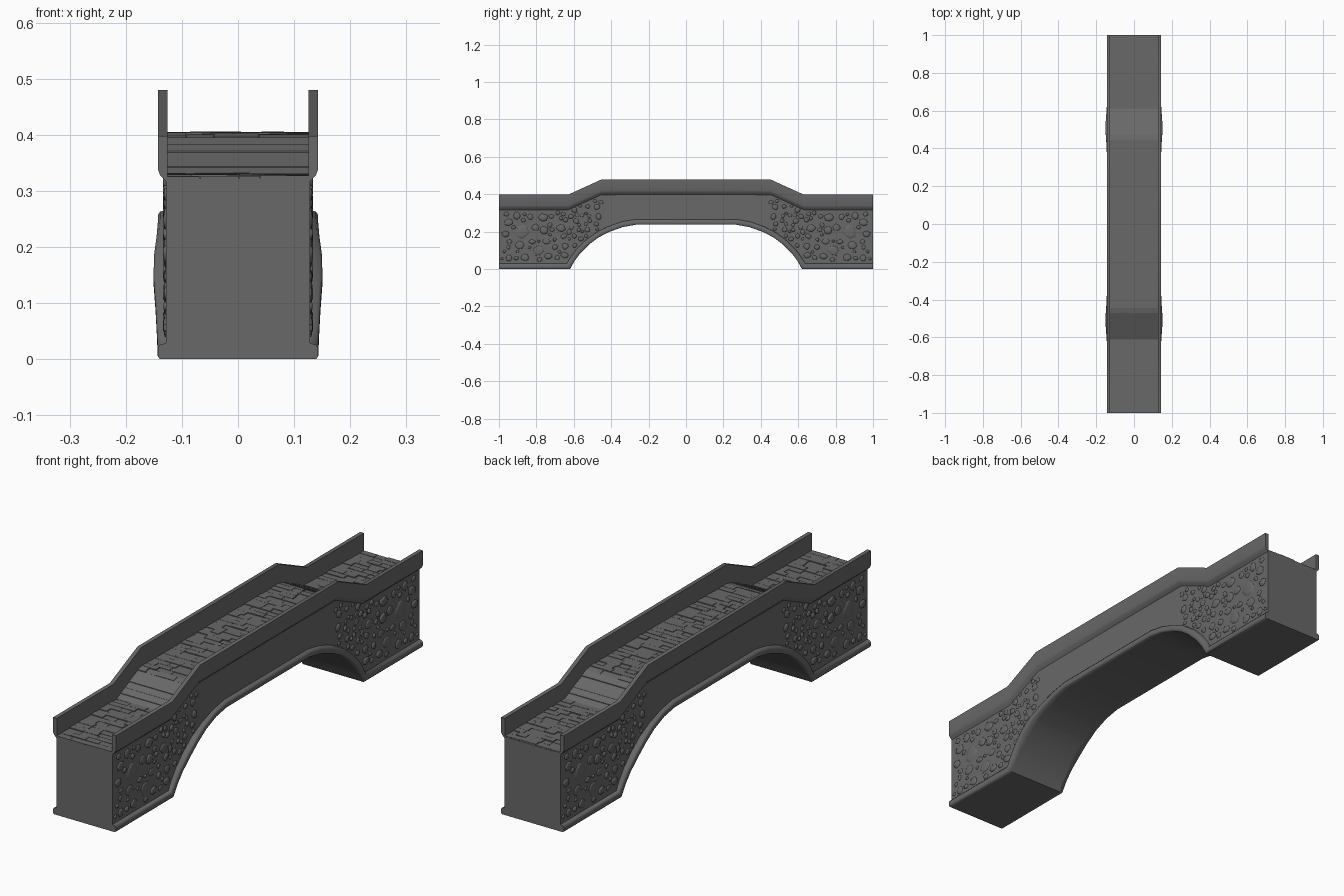
import bpy, bmesh, math, random
from mathutils import Vector

if "Cube" in bpy.data.objects:
    bpy.data.objects.remove(bpy.data.objects["Cube"])

random.seed(7)
WALL = 0.128                       # half width of the masonry body
ARCH = [(0, .237), (.27, .237), (.34, .224), (.41, .199), (.47, .168), (.52, .130),
        (.565, .085), (.595, .045), (.62, 0), (1, 0)]
BASE = [(0, .400), (.45, .400), (.63, .318), (1, .318)]     # underside line of the parapet
DECK = [(0, .399), (.46, .397), (.61, .326), (1, .322)]     # walking surface

# Dark grey stone
stone = bpy.data.materials.new("dark_stone")
stone.diffuse_color = (.14, .14, .14, 1)
stone.use_nodes = True
stone.node_tree.nodes["Principled BSDF"].inputs["Base Color"].default_value = stone.diffuse_color


def interp(line, y):
    y = abs(y)
    for (a, za), (b, zb) in zip(line, line[1:]):
        if y <= b:
            return za + (zb - za) * (y - a) / (b - a)
    return line[-1][1]


def finish(name, bm, mirror=(False, False), angle=35):
    bmesh.ops.recalc_face_normals(bm, faces=bm.faces)
    me = bpy.data.meshes.new(name)
    bm.to_mesh(me)
    bm.free()
    me.materials.append(stone)
    ob = bpy.data.objects.new(name, me)
    bpy.context.collection.objects.link(ob)
    if any(mirror):
        m = ob.modifiers.new("mirror", 'MIRROR')
        m.use_axis = (mirror[0], mirror[1], False)
    bpy.ops.object.select_all(action='DESELECT')
    ob.select_set(True)
    bpy.context.view_layer.objects.active = ob
    if angle:
        bpy.ops.object.shade_smooth_by_angle(angle=math.radians(angle))
    return ob


def loft(name, rings, mirror, angle=35):
    """Skin closed rings, capping only the outer end (y = 1)."""
    bm = bmesh.new()
    vs = [[bm.verts.new(p) for p in r] for r in rings]
    n = len(rings[0])
    for a, b in zip(vs, vs[1:]):
        for i in range(n):
            j = (i + 1) % n
            bm.faces.new((a[i], a[j], b[j], b[i]))
    bm.faces.new(vs[-1])
    return finish(name, bm, mirror, angle)


# Masonry body with the arched underside
stations = sorted({p[0] for p in ARCH + DECK + BASE})
loft("bridge_body", [[(-WALL, y, interp(ARCH, y)), (WALL, y, interp(ARCH, y)),
                      (WALL, y, interp(DECK, y)), (-WALL, y, interp(DECK, y))]
                     for y in stations], (False, True))

# Parapets with a chamfered lower lip
section = [(.126, -.004), (.129, 0), (.139, .010), (.143, .021), (.143, .080), (.126, .080)]
loft("parapet", [[(x, y, z + dz) for x, dz in section] for y, z in BASE], (True, True), 60)

# Rounded moulding along the arch and plinth, bulging out at the haunches
trim = [(.118, 0), (.139, 0), (.143, .005), (.143, .020), (.139, .026), (.124, .030)]
rings = []
for i, (y, z) in enumerate(ARCH):
    p = Vector((y, z))
    d0 = (p - Vector(ARCH[i - 1])).normalized() if i else Vector((1, 0))
    d1 = (Vector(ARCH[i + 1]) - p).normalized() if i < len(ARCH) - 1 else d0
    t = (d0 + d1).normalized()
    nrm = Vector((-t.y, t.x)) / max(t.dot(d0), .5)
    bulge = .009 * max(0, 1 - abs(y - .50) / .12)
    rings.append([(x + (bulge if x > .13 else 0), y + nrm.x * d, z + nrm.y * d) for x, d in trim])
loft("arch_moulding", rings, (True, True), 60)

# Rubble stones set in the side walls of the abutments
arch_pts = [Vector((ya + (yb - ya) * k / 8, za + (zb - za) * k / 8))
            for (ya, za), (yb, zb) in zip(ARCH, ARCH[1:]) for k in range(9)]
bm = bmesh.new()
placed = []


def add_stone(y, z, r):
    n = random.randint(6, 9)
    stretch, turn = random.uniform(.75, 1.1), random.uniform(0, 6.28)
    jit = [random.uniform(.8, 1.12) for _ in range(n)]
    h = random.uniform(.003, .006)
    prev = None
    for x, s in ((WALL - .003, 1), (WALL + h * .6, .86), (WALL + h, .55)):
        ring = []
        for k in range(n):
            a = turn + 2 * math.pi * k / n
            ring.append(bm.verts.new((x, y + r * s * jit[k] * math.cos(a),
                                      z + r * s * jit[k] * stretch * math.sin(a))))
        if prev:
            for k in range(n):
                bm.faces.new((prev[k], prev[(k + 1) % n], ring[(k + 1) % n], ring[k]))
        prev = ring
    bm.faces.new(prev)


for s in [(.875, .20, .040), (.67, .22, .028), (.95, .25, .026), (.79, .10, .032)]:
    placed.append(s)
    add_stone(*s)
for r0, tries, ymin in ((.028, 25, .66), (.021, 90, .62), (.015, 400, .45), (.011, 350, .45)):
    for _ in range(tries):
        y, z = random.uniform(ymin, .99), random.uniform(.04, .38)
        r = r0 * random.uniform(.85, 1.15)
        if y + r * 1.12 > 1 or z + r > interp(BASE, y) or z < interp(ARCH, y) + .02:
            continue
        if min((Vector((y, z)) - q).length for q in arch_pts) < r + .030 or z - r < .034:
            continue
        if any(math.hypot(y - a, z - b) < r + c for a, b, c in placed):
            continue
        placed.append((y, z, r))
        add_stone(y, z, r)
finish("wall_stones", bm, (True, True), 80)

# Deck paving: brick courses, with full-width slabs on the two ramps
bm = bmesh.new()
QUADS = ((0, 1, 2, 3), (4, 5, 6, 7), (0, 1, 5, 4), (1, 2, 6, 5), (2, 3, 7, 6), (3, 0, 4, 7))


def add_brick(x0, x1, y0, y1, h):
    corners = ((x0, y0), (x1, y0), (x1, y1), (x0, y1))
    vs = [bm.verts.new((x, y, interp(DECK, y) + dz)) for dz in (-.012, h) for x, y in corners]
    for q in QUADS:
        bm.faces.new([vs[i] for i in q])


rows = 72
for i in range(rows):
    y0, y1 = -1 + 2 * i / rows, -1 + 2 * (i + 1) / rows - .001
    if .46 < abs((y0 + y1) / 2) < .61:
        add_brick(-.127, .127, y0, y1, random.uniform(.003, .006))
        continue
    x = -.127
    while x < .127:
        w = random.uniform(.035, .085)
        x1 = .127 if x + w > .10 else x + w
        add_brick(x, x1 - (.001 if x1 < .127 else 0), y0, y1, random.uniform(.003, .007))
        x = x1
finish("deck_paving", bm, angle=0)
